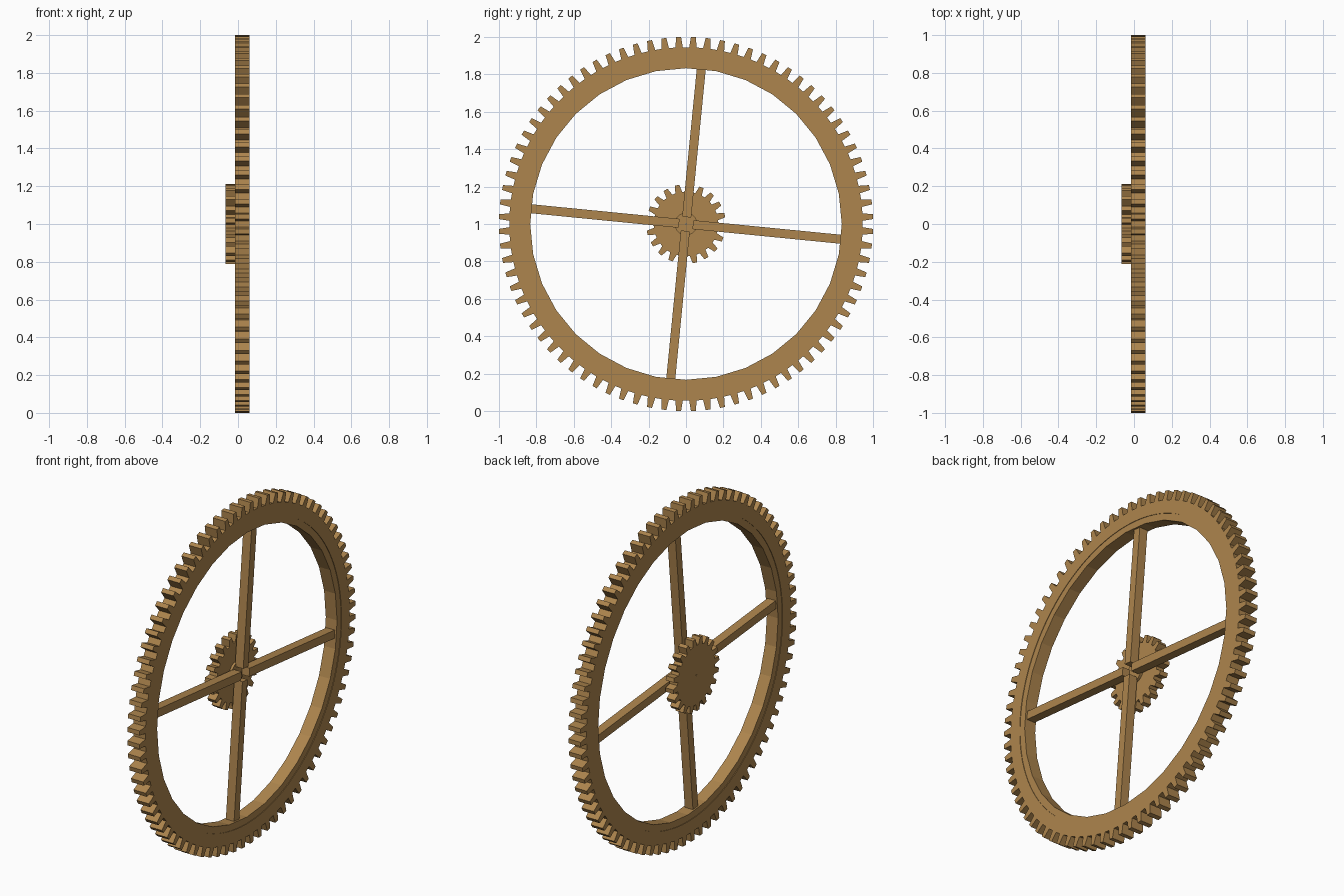
import bpy, bmesh, math

if "Cube" in bpy.data.objects:
    bpy.data.objects.remove(bpy.data.objects["Cube"])

brass = bpy.data.materials.new("aged brass")
brass.diffuse_color = (0.42, 0.235, 0.075, 1)
brass.use_nodes = True
brass.node_tree.nodes["Principled BSDF"].inputs["Base Color"].default_value = brass.diffuse_color


def finish(bm, name):
    bmesh.ops.remove_doubles(bm, verts=bm.verts, dist=1e-5)
    bmesh.ops.recalc_face_normals(bm, faces=bm.faces)
    mesh = bpy.data.meshes.new(name)
    bm.to_mesh(mesh)
    bm.free()
    mesh.materials.append(brass)
    obj = bpy.data.objects.new(name, mesh)
    bpy.context.collection.objects.link(obj)
    return obj


def polar(r, a, x):
    """Point on a wheel whose axle runs along x at height 1."""
    return (x, r * math.cos(a), 1 + r * math.sin(a))


def ring(name, n, r_in, r_out, x0, x1, phase=0.0, tooth=None):
    """Flat ring of n sectors; tooth = (tip radius, base width, tip width)."""
    bm = bmesh.new()
    step = 2 * math.pi / n

    def quad(pts):
        bm.faces.new([bm.verts.new(p) for p in pts])

    def plate(outline):
        for x in (x0, x1):
            quad([polar(r, a, x) for r, a in outline])

    def wall(p, q):
        quad([polar(*p, x0), polar(*q, x0), polar(*q, x1), polar(*p, x1)])

    for i in range(n):
        a = phase + i * step
        if tooth:
            tip, wb, wt = tooth
            b, t = wb / r_out / 2, wt / tip / 2
            # tooth sector, then gap sector
            cuts = [a - b, a + b, a + step - b]
            plate([(r_out, a - b), (tip, a - t), (tip, a + t), (r_out, a + b)])
            wall((r_out, a - b), (tip, a - t))
            wall((tip, a - t), (tip, a + t))
            wall((tip, a + t), (r_out, a + b))
            wall((r_out, a + b), (r_out, a + step - b))
        else:
            cuts = [a, a + step]
            wall((r_out, a), (r_out, a + step))
        for p, q in zip(cuts, cuts[1:]):
            plate([(r_in, p), (r_out, p), (r_out, q), (r_in, q)])
            wall((r_in, p), (r_in, q))
    return finish(bm, name)


# large toothed rim with a slightly recessed 32-sided inner band
ring("toothed_rim", 80, 0.87, 0.945, -0.017, 0.062,
     math.pi / 80, (1.0, 0.04, 0.026))
ring("inner_band", 32, 0.833, 0.885, -0.014, 0.059)

# small pinion on the back
ring("pinion", 20, 0.004, 0.173, -0.067, -0.015,
     math.radians(13), (0.213, 0.037, 0.024))

# four spokes, stopping short of the centre
for k in range(4):
    ang = math.radians(-5.625 + 90 * k)
    u = (math.cos(ang), math.sin(ang))
    bm = bmesh.new()
    bmesh.ops.create_cube(bm, size=1)
    for v in bm.verts:
        x = 0.0215 + v.co.x * 0.053
        s = 0.037 if v.co.y < 0 else 0.85
        w = v.co.z * 0.048
        v.co = (x, s * u[0] - w * u[1], 1 + s * u[1] + w * u[0])
    finish(bm, f"spoke_{k + 1}")
# small link plate joining the spokes to the pinion
ring("hub_plate", 20, 0.004, 0.06, -0.018, 0.0)
